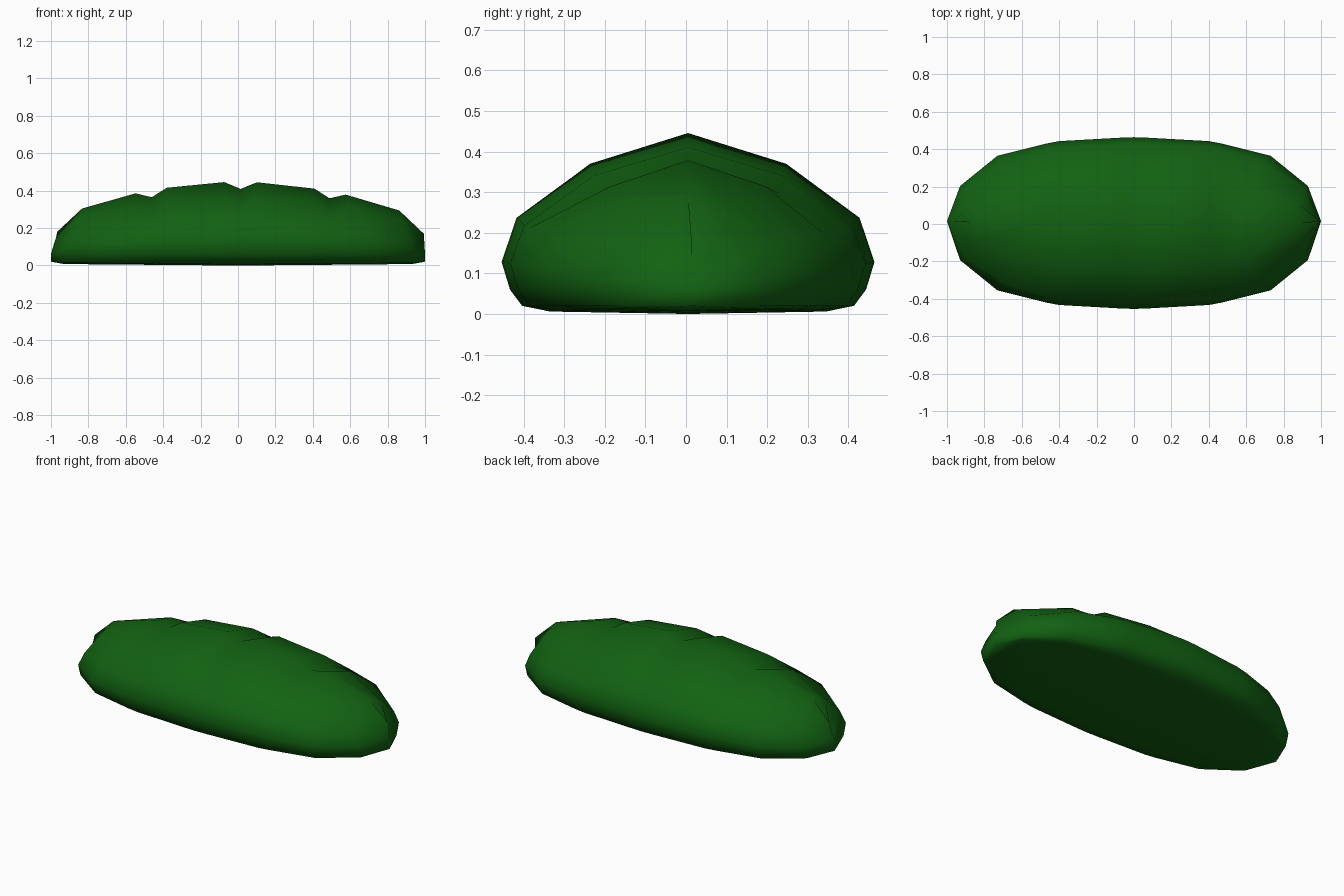
import bpy, bmesh

if "Cube" in bpy.data.objects:
    bpy.data.objects.remove(bpy.data.objects["Cube"])

# Half-loaf stations: widest x, half width, height of widest point, top x, top z, score depth
half = [
    (1.00, 0.000, 0.06, 0.980, 0.175, 0),
    (0.93, 0.198, 0.09, 0.848, 0.299, 0),
    (0.73, 0.360, 0.11, 0.562, 0.382, 0),
    (0.47, 0.425, 0.12, 0.475, 0.402, 0.040),
    (0.40, 0.438, 0.125, 0.395, 0.413, 0),
    (0.08, 0.456, 0.128, 0.087, 0.445, 0),
]
stations = [(-s[0], s[1], s[2], -s[3], s[4], s[5]) for s in half]
stations += [(0.0, 0.459, 0.128, 0.0, 0.447, 0.038)] + half[::-1]


def section(xw, w, zw, xt, zt, cut):
    """Closed cross-section of the loaf: ridge, shoulders, sides, flat base."""
    xt += 0.014
    zt -= 0.006 * xt
    tip = w == 0
    base = 0.02 if tip else max(0.0, 0.009 * (abs(xw) - 0.1))
    # y fraction, z, share of the top x shift
    prof = [
        (0.00, zt - cut, 1.0),
        (0.53, zt * 0.83 - cut * 0.85, 0.8),
        (0.92, zt * 0.53, 0.3),
        (1.00, zw, 0.0),
        (0.955, 0.06, 0.0),
        (0.89, 0.02, 0.0),
        (0.74, 0.02 if tip else base + 0.006, 0.0),
        (0.00, base, 0.0),
    ]
    cy = 0.015 if tip else 0.005
    right = [(xw + (xt - xw) * s, cy + f * w, z) for f, z, s in prof]
    left = [(x, 2 * cy - y, z) for x, y, z in right[1:-1]]
    return right + left[::-1]


# Loft the sections into one skin and weld the pinched ends
bm = bmesh.new()
rings = [[bm.verts.new(p) for p in section(*s)] for s in stations]
for a, b in zip(rings, rings[1:]):
    n = len(a)
    for i in range(n):
        j = (i + 1) % n
        bm.faces.new((a[i], a[j], b[j], b[i]))
bmesh.ops.remove_doubles(bm, verts=bm.verts, dist=0.0005)
bmesh.ops.recalc_face_normals(bm, faces=bm.faces)
for f in bm.faces:
    f.smooth = True
mesh = bpy.data.meshes.new("bread_loaf")
bm.to_mesh(mesh)
bm.free()

loaf = bpy.data.objects.new("bread_loaf", mesh)
bpy.context.collection.objects.link(loaf)

# Dark green crust
mat = bpy.data.materials.new("crust")
mat.diffuse_color = (0.006, 0.12, 0.006, 1)
mat.use_nodes = True
mat.node_tree.nodes["Principled BSDF"].inputs["Base Color"].default_value = mat.diffuse_color
mesh.materials.append(mat)
